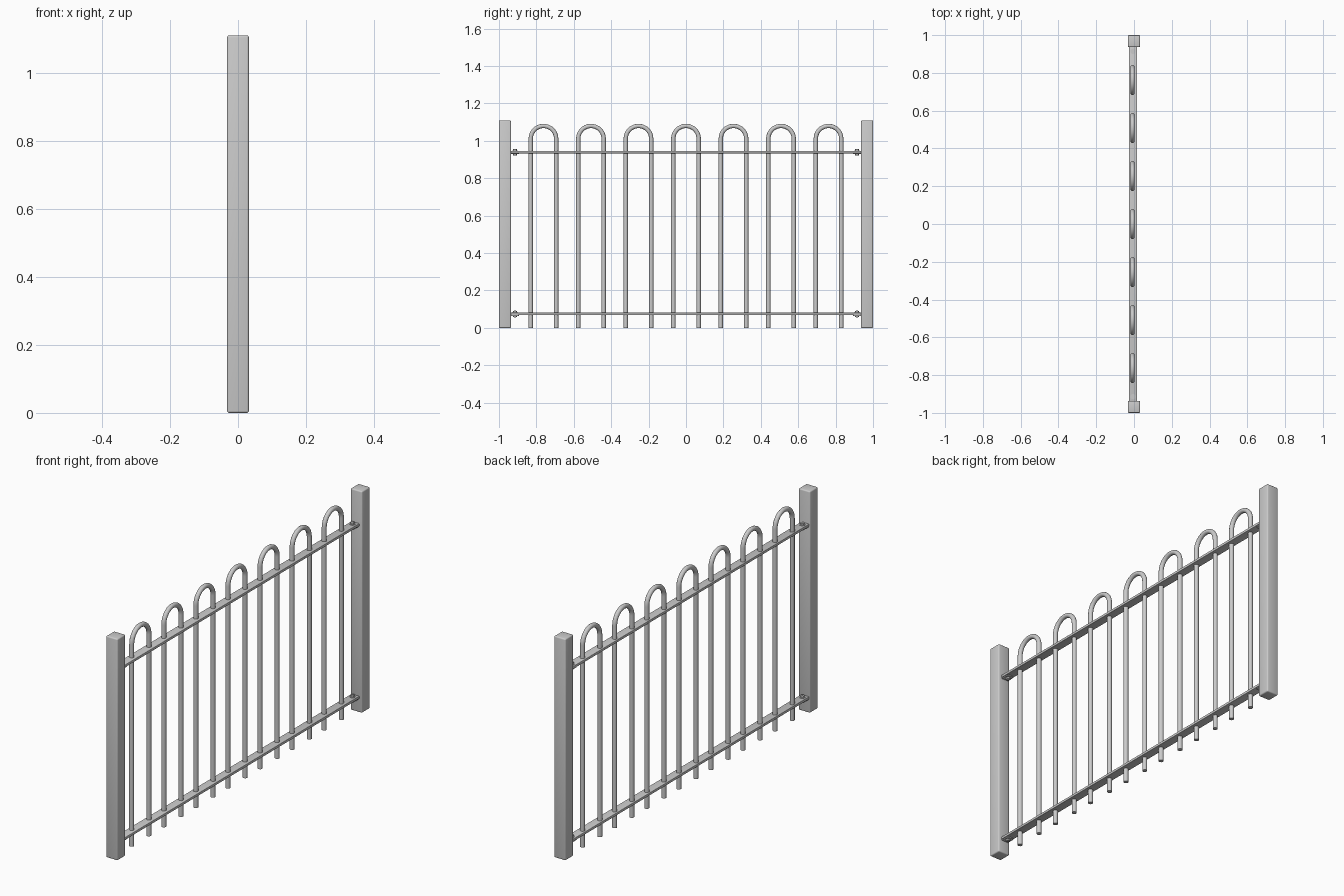
import bpy, bmesh
from math import pi, sin, cos, radians

if "Cube" in bpy.data.objects:
    bpy.data.objects.remove(bpy.data.objects["Cube"])

POST_Y, POST_W, POST_H = 0.968, 0.064, 1.11
RAIL_X, RAIL_W, RAIL_T = -0.005, 0.044, 0.013
RAIL_Z = (0.075, 0.94)
HOOP_X, HOOP_R, TUBE_R, HOOP_TOP = -0.008, 0.068, 0.0115, 1.091


def finish(name, bm):
    mesh = bpy.data.meshes.new(name)
    bm.to_mesh(mesh)
    bm.free()
    ob = bpy.data.objects.new(name, mesh)
    bpy.context.collection.objects.link(ob)
    return ob


def smooth(ob, angle=35):
    bpy.ops.object.select_all(action='DESELECT')
    ob.select_set(True)
    bpy.context.view_layer.objects.active = ob
    bpy.ops.object.shade_smooth_by_angle(angle=radians(angle))


def box(name, centre, size, bevel, edge_test=None):
    bm = bmesh.new()
    bmesh.ops.create_cube(bm, size=1)
    for v in bm.verts:
        v.co = [c + s * k for c, s, k in zip(centre, size, v.co)]
    edges = [e for e in bm.edges if edge_test is None or edge_test(e)]
    bmesh.ops.bevel(bm, geom=edges, offset=bevel, segments=3, profile=0.5, affect='EDGES')
    ob = finish(name, bm)
    smooth(ob)
    return ob


def cylinder(name, centre, radius, height, sides):
    bm = bmesh.new()
    bmesh.ops.create_cone(bm, cap_ends=True, segments=sides, radius1=radius,
                          radius2=radius, depth=height)
    bmesh.ops.translate(bm, verts=bm.verts, vec=centre)
    ob = finish(name, bm)
    smooth(ob)
    return ob


# Hooped bar: upside-down U swept with a round section
def hoop(name, y):
    spring = HOOP_TOP - TUBE_R - HOOP_R
    path = [(-HOOP_R, 0)]
    path += [(-HOOP_R * cos(pi * i / 20), spring + HOOP_R * sin(pi * i / 20)) for i in range(21)]
    path += [(HOOP_R, 0)]
    bm = bmesh.new()
    sides, rings = 16, []
    for i, (py, pz) in enumerate(path):
        a = pi * min(max(i - 1, 0), 20) / 20
        ny, nz = -cos(a), sin(a)
        rings.append([bm.verts.new((HOOP_X + TUBE_R * sin(2 * pi * k / sides),
                                    y + py + ny * TUBE_R * cos(2 * pi * k / sides),
                                    pz + nz * TUBE_R * cos(2 * pi * k / sides)))
                      for k in range(sides)])
    for r0, r1 in zip(rings, rings[1:]):
        for k in range(sides):
            n = (k + 1) % sides
            bm.faces.new((r0[k], r0[n], r1[n], r1[k]))
    bm.faces.new(rings[0])
    bm.faces.new(rings[-1])
    bmesh.ops.recalc_face_normals(bm, faces=bm.faces)
    smooth(finish(name, bm))


for i in range(7):
    hoop(f"hoop_bar_{i + 1}", (i - 3) * 0.254)

# Square end posts with softened edges
for side, label in ((-1, "left"), (1, "right")):
    box(f"post_{label}", (0, side * POST_Y, POST_H / 2), (POST_W, POST_W, POST_H), 0.006)

for z, level in zip(RAIL_Z, ("lower", "upper")):
    # Flat rail between the posts
    box(f"{level}_rail", (RAIL_X, 0, z), (RAIL_W, 1.876, RAIL_T), 0.002)
    for side, label in ((-1, "left"), (1, "right")):
        # Post lug beneath the rail, rounded at its free end
        inner = side * 0.893
        box(f"{level}_lug_{label}", (RAIL_X, side * 0.916, z - 0.004), (0.036, 0.046, 0.014), 0.010,
            lambda e: all(abs(v.co.y - inner) < 1e-4 for v in e.verts)
            and abs(e.verts[0].co.x - e.verts[1].co.x) < 1e-4)
        # Bolt: shank, washer and hexagonal head and nut
        y = side * 0.914
        cylinder(f"{level}_bolt_shank_{label}", (RAIL_X, y, z - 0.001), 0.006, 0.036, 12)
        cylinder(f"{level}_bolt_washer_{label}", (RAIL_X, y, z + 0.0075), 0.014, 0.003, 16)
        cylinder(f"{level}_bolt_head_{label}", (RAIL_X, y, z + 0.012), 0.011, 0.008, 6)
        cylinder(f"{level}_bolt_nut_{label}", (RAIL_X, y, z - 0.014), 0.011, 0.008, 6)
